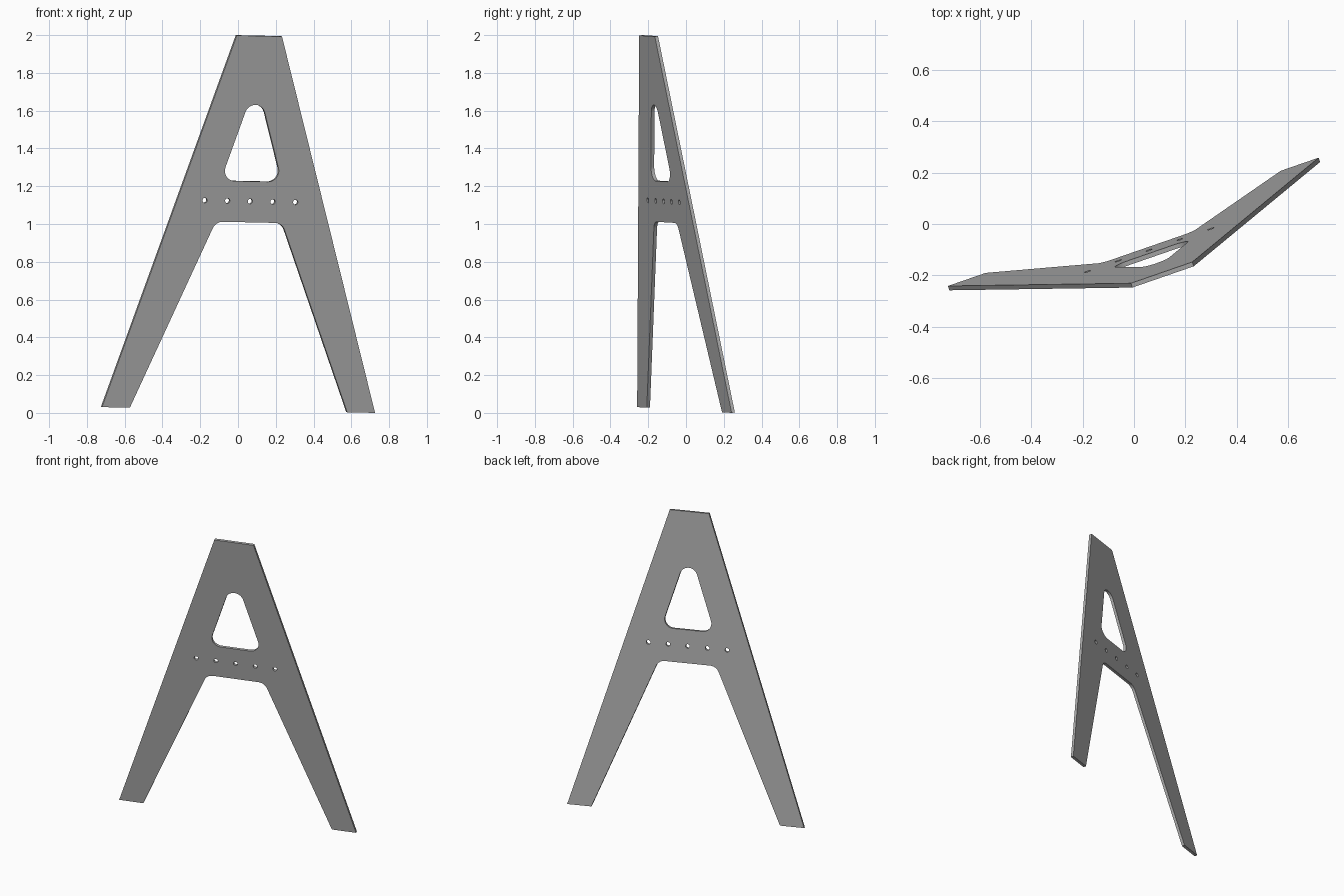
import bpy, bmesh, math
from mathutils import Vector, Matrix

if "Cube" in bpy.data.objects:
    bpy.data.objects.remove(bpy.data.objects["Cube"], do_unlink=True)

THICKNESS = 0.018


def rounded(corners, steps=10):
    """Turn (u, v, radius) corners into a closed loop with tangent arcs."""
    loop = []
    for i, (u, v, r) in enumerate(corners):
        p = Vector((u, v))
        if r == 0:
            loop.append(p)
            continue
        a = (Vector(corners[i - 1][:2]) - p).normalized()
        b = (Vector(corners[(i + 1) % len(corners)][:2]) - p).normalized()
        half = a.angle(b) / 2
        centre = p + (a + b).normalized() * r / math.sin(half)
        start = p + a * r / math.tan(half) - centre
        end = p + b * r / math.tan(half) - centre
        sweep = start.angle_signed(end)
        for k in range(steps + 1):
            loop.append(centre + Matrix.Rotation(-sweep * k / steps, 2) @ start)
    return loop


def mirrored(half):
    """Complete a half profile across the plate's centre line."""
    return half + [(-u, v, r) for u, v, r in reversed(half)]


def circle(u, v, r, n=20):
    return [Vector((u + r * math.cos(math.tau * k / n),
                    v + r * math.sin(math.tau * k / n))) for k in range(n)]


# Outline of the splayed legs, crossbar and flat top
outline = rounded(mirrored([(0.186, 1.0, 0.06), (0.609, 0, 0),
                            (0.765, 0, 0), (0.1265, 1.993, 0)]))
# Rounded triangular window and the row of bolt holes
window = rounded([(0.172, 1.218, 0.057), (0, 1.756, 0.057), (-0.172, 1.218, 0.057)])
bolt_holes = [circle(0.127 * i, 1.112, 0.0135) for i in range(-2, 3)]

# Fill the profile and give it thickness
bm = bmesh.new()
edges = []
for loop in [outline, window] + bolt_holes:
    verts = [bm.verts.new((p.x, p.y, -THICKNESS / 2)) for p in loop]
    edges += [bm.edges.new((verts[i - 1], verts[i])) for i in range(len(verts))]
bmesh.ops.triangle_fill(bm, use_beauty=True, use_dissolve=False, edges=edges)
extruded = bmesh.ops.extrude_face_region(bm, geom=bm.faces[:], use_keep_orig=True)
top = [g for g in extruded["geom"] if isinstance(g, bmesh.types.BMVert)]
bmesh.ops.translate(bm, verts=top, vec=(0, 0, THICKNESS))
bmesh.ops.recalc_face_normals(bm, faces=bm.faces[:])
mesh = bpy.data.meshes.new("a_frame_plate")
bm.to_mesh(mesh)
bm.free()

plate = bpy.data.objects.new("a_frame_plate", mesh)
bpy.context.collection.objects.link(plate)

# Stand the plate up, turned and leaning forward
across = Vector((0.945, 0.327, -0.02)).normalized()
up = Vector((0.0527, -0.1003, 0.9935))
up = (up - across * up.dot(across)).normalized()
normal = across.cross(up)
plate.matrix_world = (Matrix.Translation((0, 0, 0.0163))
                      @ Matrix((across, up, normal)).transposed().to_4x4())

# Plain grey finish
grey = bpy.data.materials.new("plain_grey")
grey.use_nodes = True
colour = (0.4, 0.4, 0.4, 1)
grey.diffuse_color = colour
grey.node_tree.nodes["Principled BSDF"].inputs["Base Color"].default_value = colour
mesh.materials.append(grey)

# Smooth the arcs while keeping the plate edges crisp
bpy.ops.object.select_all(action="DESELECT")
plate.select_set(True)
bpy.context.view_layer.objects.active = plate
bpy.ops.object.shade_smooth_by_angle(angle=math.radians(30))
